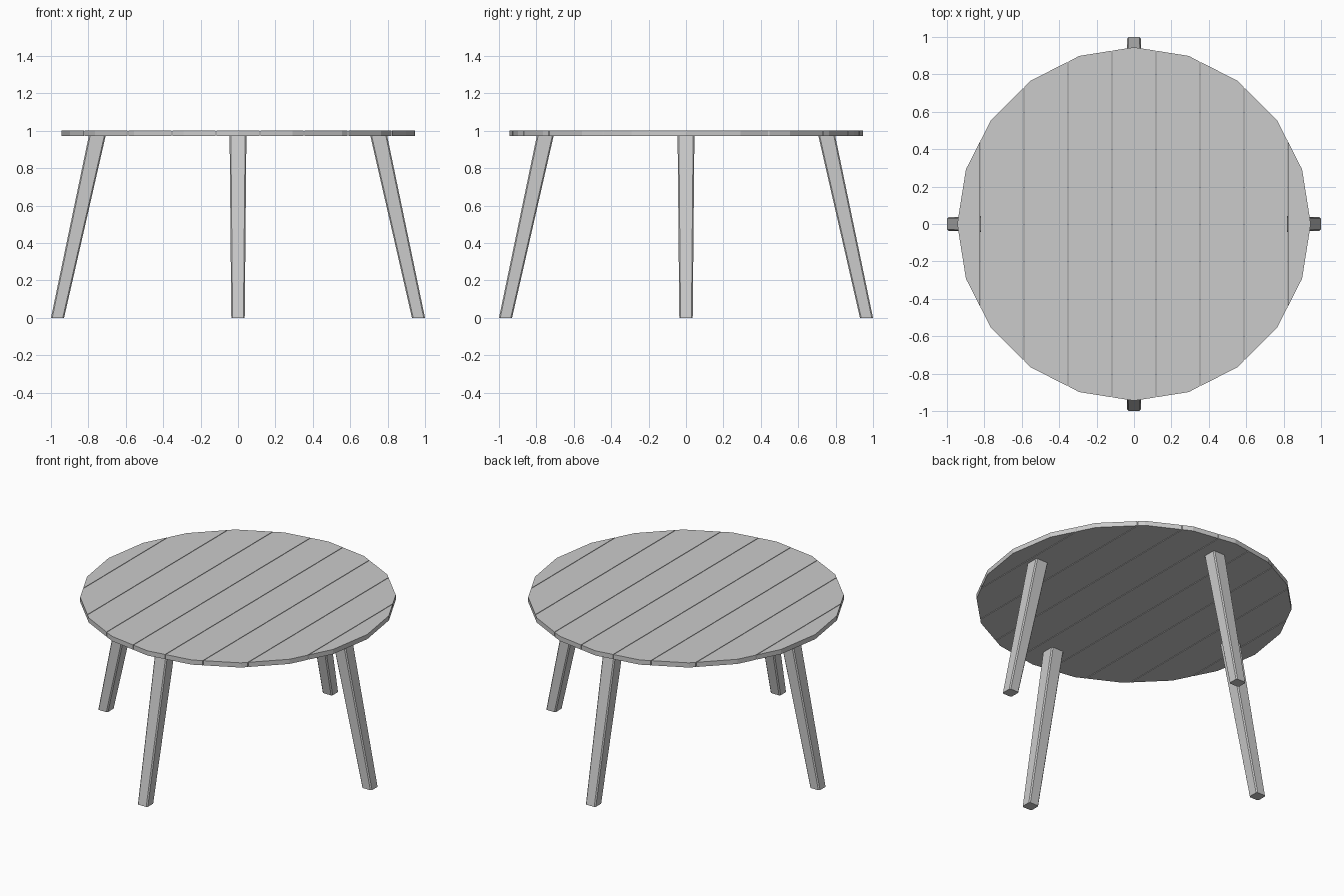
import bpy, bmesh, math
from mathutils import Matrix

if "Cube" in bpy.data.objects:
    bpy.data.objects.remove(bpy.data.objects["Cube"])

Z0, Z1 = 0.972, 1.003      # underside and top of the table top
RADIUS, SIDES = 0.945, 20
PITCH, GAP = 0.235, 0.004  # plank spacing and slit between planks


def finish(bm, name):
    bmesh.ops.recalc_face_normals(bm, faces=bm.faces[:])
    me = bpy.data.meshes.new(name)
    bm.to_mesh(me)
    bm.free()
    ob = bpy.data.objects.new(name, me)
    bpy.context.collection.objects.link(ob)
    return ob


def prism(bm, lower, upper):
    a = [bm.verts.new(p) for p in lower]
    b = [bm.verts.new(p) for p in upper]
    n = len(a)
    bm.faces.new(a[::-1])
    bm.faces.new(b)
    return [bm.faces.new((a[i], a[(i + 1) % n], b[(i + 1) % n], b[i])) for i in range(n)]


def cut(bm, x, side):
    # slice at x, drop the outer part and cap the opening
    res = bmesh.ops.bisect_plane(bm, geom=bm.verts[:] + bm.edges[:] + bm.faces[:],
                                 plane_co=(x, 0, 0), plane_no=(side, 0, 0), clear_outer=True)
    edges = [e for e in res["geom_cut"] if isinstance(e, bmesh.types.BMEdge)]
    bmesh.ops.contextual_create(bm, geom=edges)


# Table top: a 20-sided disc sliced into nine planks running along y
ring = [(RADIUS * math.cos(math.tau * i / SIDES), RADIUS * math.sin(math.tau * i / SIDES))
        for i in range(SIDES)]
for i in range(-4, 5):
    bm = bmesh.new()
    prism(bm, [(x, y, Z0) for x, y in ring], [(x, y, Z1) for x, y in ring])
    if i > -4:
        cut(bm, (i - 0.5) * PITCH + GAP / 2, -1)
    if i < 4:
        cut(bm, (i + 0.5) * PITCH - GAP / 2, 1)
    finish(bm, f"plank_{i + 5}")


# Splayed, tapered legs with narrow chamfers on the long edges
def section(x0, x1, h, z, c=0.007):
    return [(x0 + c, -h, z), (x1 - c, -h, z), (x1, -h + c, z), (x1, h - c, z),
            (x1 - c, h, z), (x0 + c, h, z), (x0, h - c, z), (x0, -h + c, z)]


for k, name in enumerate(("right_leg", "back_leg", "left_leg", "front_leg")):
    bm = bmesh.new()
    prism(bm, section(0.93, 1.0, 0.036, 0.0), section(0.708, 0.798, 0.045, Z0))
    bm.transform(Matrix.Rotation(k * math.pi / 2, 4, 'Z'))
    finish(bm, name)
